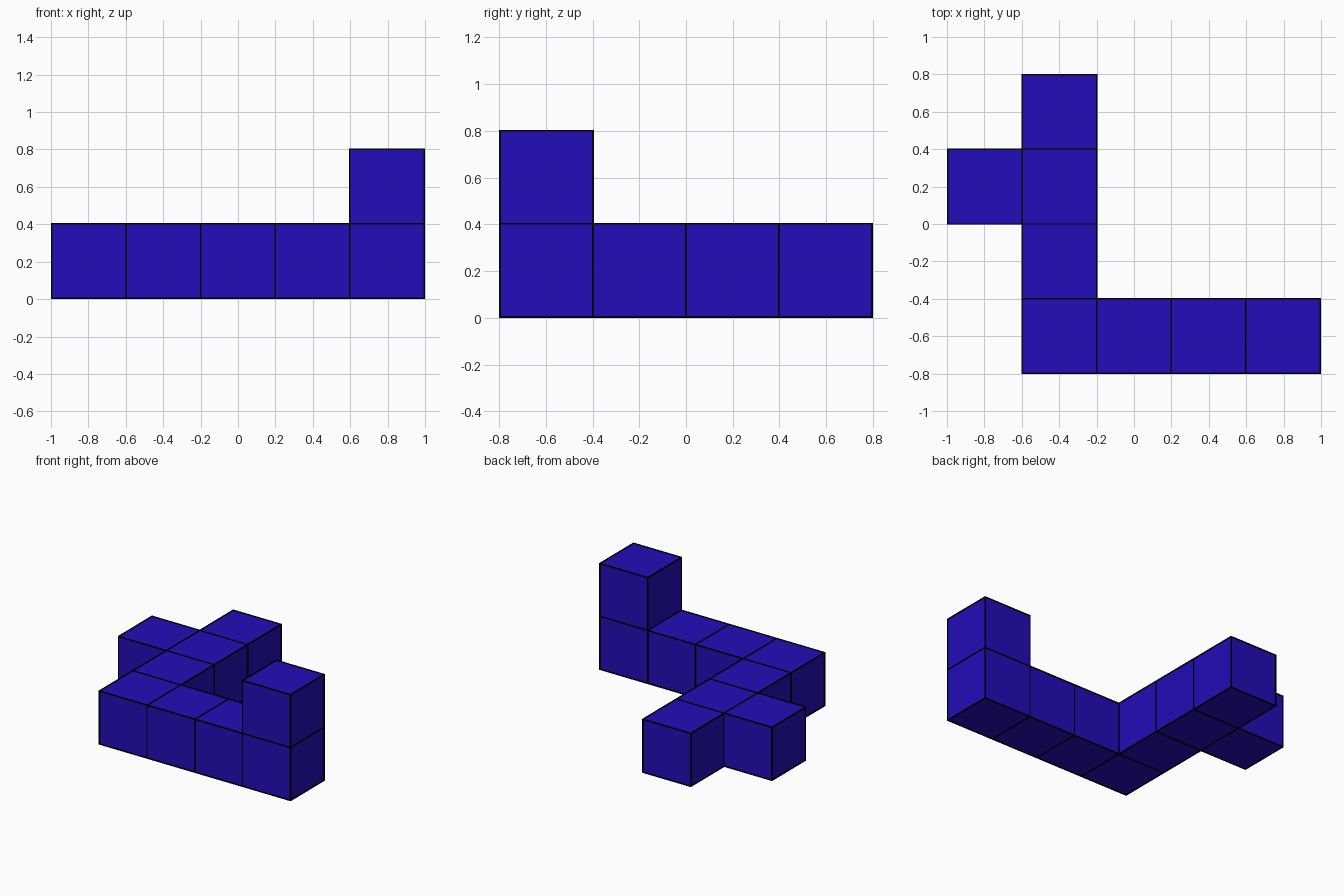
import bpy, bmesh
from mathutils import Vector, Matrix

cube = bpy.data.objects.get("Cube")
if cube:
    bpy.data.objects.remove(cube, do_unlink=True)

LINE = 0.008                      # thickness of the dark edge lines
SIZE = (2 - LINE) / 5             # cube pitch
ORIGIN = Vector((-2.5 * SIZE, -2 * SIZE, LINE / 2))


def material(name, color):
    mat = bpy.data.materials.new(name)
    mat.use_nodes = True
    mat.diffuse_color = color
    bsdf = next(n for n in mat.node_tree.nodes if n.type == 'BSDF_PRINCIPLED')
    bsdf.inputs["Base Color"].default_value = color
    return mat


def add_object(name, bm, mat):
    mesh = bpy.data.meshes.new(name)
    bm.to_mesh(mesh)
    mesh.materials.append(mat)
    obj = bpy.data.objects.new(name, mesh)
    bpy.context.collection.objects.link(obj)


blue = material("deep blue", (0.016, 0.004, 0.48, 1))
black = material("black", (0, 0, 0, 1))

# Cells of the chain: front row, long arm, side branch and raised end
cells = {(x, 0, 0) for x in range(1, 5)}
cells |= {(1, y, 0) for y in range(1, 4)}
cells |= {(0, 2, 0), (4, 0, 1)}

# Blocks: one closed skin, with faces only where a cell has no neighbour
skin = bmesh.new()
for cell in sorted(cells):
    center = ORIGIN + (Vector(cell) + Vector((0.5, 0.5, 0.5))) * SIZE
    for axis in range(3):
        for sign in (-1, 1):
            step = [0, 0, 0]
            step[axis] = sign
            if tuple(c + s for c, s in zip(cell, step)) in cells:
                continue
            n = Vector(step)
            u = Vector((n.y, n.z, n.x))
            v = n.cross(u)
            corners = [center + (n + a * u + b * v) * SIZE / 2
                       for a, b in ((-1, -1), (1, -1), (1, 1), (-1, 1))]
            skin.faces.new([skin.verts.new(c) for c in corners])
bmesh.ops.remove_doubles(skin, verts=skin.verts[:], dist=0.001)
add_object("cube_blocks", skin, blue)

# Edge lines: a thin square bar along every cube edge
lines = bmesh.new()
for edge in skin.edges:
    a, b = (vert.co for vert in edge.verts)
    span = [abs(d) + LINE for d in (b - a)]
    bmesh.ops.create_cube(lines, size=1, matrix=Matrix.Translation((a + b) / 2)
                          @ Matrix.Diagonal((*span, 1)))
add_object("edge_lines", lines, black)
skin.free()
lines.free()
